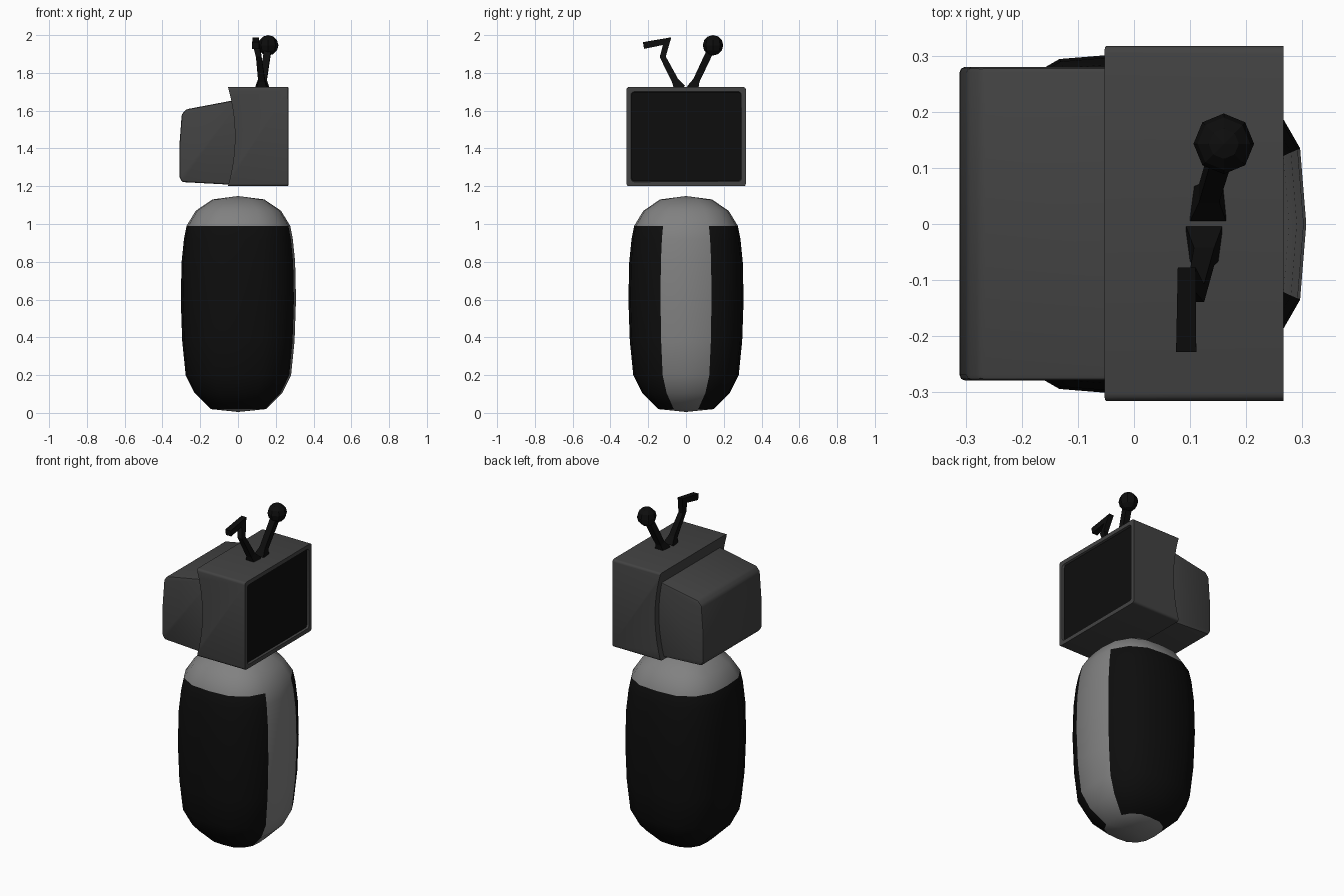
import bpy, bmesh, math
from mathutils import Vector

if "Cube" in bpy.data.objects:
    bpy.data.objects.remove(bpy.data.objects["Cube"])


def material(name, v):
    m = bpy.data.materials.new(name)
    m.diffuse_color = (v, v, v, 1)
    m.use_nodes = True
    m.node_tree.nodes["Principled BSDF"].inputs["Base Color"].default_value = m.diffuse_color
    return m


LIGHT = material("light grey", 0.22)
DARK = material("dark grey", 0.055)
BLACK = material("black", 0.004)


def finish(name, bm, mats, angle=None):
    bmesh.ops.recalc_face_normals(bm, faces=bm.faces)
    me = bpy.data.meshes.new(name)
    bm.to_mesh(me)
    bm.free()
    ob = bpy.data.objects.new(name, me)
    bpy.context.collection.objects.link(ob)
    for m in mats:
        me.materials.append(m)
    if angle:
        bpy.ops.object.select_all(action='DESELECT')
        ob.select_set(True)
        bpy.context.view_layer.objects.active = ob
        bpy.ops.object.shade_smooth_by_angle(angle=math.radians(angle))
    return ob


def extrude_profile(points, y0, y1):
    """Prism along y from an xz outline."""
    bm = bmesh.new()
    a = [bm.verts.new((x, y0, z)) for x, z in points]
    b = [bm.verts.new((x, y1, z)) for x, z in points]
    bm.faces.new(a)
    bm.faces.new(b[::-1])
    for i in range(len(a)):
        j = (i + 1) % len(a)
        bm.faces.new((a[i], b[i], b[j], a[j]))
    bmesh.ops.recalc_face_normals(bm, faces=bm.faces)
    return bm


# Body: stacked 16-sided rounded-square rings, closed with poles
quarter = [(0.305, 0), (0.294, 0.135), (0.236, 0.236), (0.135, 0.294)]
section = []
for k in range(4):
    c, s = round(math.cos(k * math.pi / 2)), round(math.sin(k * math.pi / 2))
    section += [(x * c - y * s, x * s + y * c) for x, y in quarter]
rings = [(0.02, 0.48), (0.105, 0.76), (0.2, 0.915), (0.38, 0.975), (0.6, 1.0),
         (0.8, 0.985), (0.92, 0.945), (0.99, 0.9), (1.07, 0.74), (1.13, 0.45)]
bm = bmesh.new()
rows = [[bm.verts.new((x * r + 0.002, y * r, z)) for x, y in section] for z, r in rings]
for lo, hi in zip(rows, rows[1:]):
    for i in range(16):
        j = (i + 1) % 16
        f = bm.faces.new((lo[i], lo[j], hi[j], hi[i]))
        # black jacket, open over two strips facing +x
        if lo[0].co.z < 0.98 and i not in (0, 15):
            f.material_index = 1
for row, z in ((rows[0], 0.005), (rows[-1], 1.148)):
    pole = bm.verts.new((0, 0, z))
    for i in range(16):
        bm.faces.new((row[i], row[(i + 1) % 16], pole))
finish("body", bm, [LIGHT, BLACK], 60)

# Head front housing: box with a concave back and a recessed screen on +x
zs = [1.725 - 0.525 * i / 10 for i in range(11)]
curve = [(-0.016 - 0.037 * ((z - 1.4625) / 0.2625) ** 2, z) for z in zs]
bm = extrude_profile([(0.266, 1.2), (0.266, 1.725)] + curve, -0.315, 0.317)
front = [f for f in bm.faces if f.normal.x > 0.99]
bmesh.ops.inset_region(bm, faces=front, thickness=0.035)
bmesh.ops.inset_region(bm, faces=front, thickness=0.004, depth=-0.012)
corners = []
for e in bm.edges:
    d = e.verts[0].co - e.verts[1].co
    if (abs(d.y) > 1e-4) == (abs(d.z) > 1e-4):
        corners.append(e)
bmesh.ops.bevel(bm, geom=corners, offset=0.013, segments=3, profile=0.5, affect='EDGES')
bm.normal_update()
for f in bm.faces:
    if f.normal.x > 0.99 and f.calc_center_median().x < 0.26:
        f.material_index = 1
finish("head_housing", bm, [DARK, BLACK], 35)

# Head rear casing
bm = extrude_profile([(0.02, 1.205), (0.02, 1.663), (-0.275, 1.607), (-0.298, 1.58),
                      (-0.31, 1.42), (-0.311, 1.25), (-0.296, 1.222)], -0.279, 0.28)
edges = [e for e in bm.edges if max(v.co.x for v in e.verts) < 0.01 or
         abs(e.verts[0].co.y - e.verts[1].co.y) < 0.01]
edges = [e for e in edges if e.calc_face_angle() > 0.3]
bmesh.ops.bevel(bm, geom=edges, offset=0.01, segments=2, profile=0.5, affect='EDGES')
finish("head_rear_casing", bm, [DARK], 40)


def antenna(name, path):
    """Square tube along points (x, y, z, half_width), mitred in the yz plane."""
    bm = bmesh.new()
    pts = [Vector(p[:3]) for p in path]
    loops = []
    for i, p in enumerate(pts):
        d0 = (p - pts[max(i - 1, 0)]).yz.normalized() if i else None
        d1 = (pts[i + 1] - p).yz.normalized() if i < len(pts) - 1 else d0
        d0 = d0 or d1
        t = (d0 + d1).normalized()
        side = Vector((0, -t.y, t.x)) / max(t.dot(d1), 0.5)
        w = path[i][3]
        loops.append([bm.verts.new(p + Vector((sx * w, 0, 0)) + side * (sy * w))
                      for sx, sy in ((-1, -1), (1, -1), (1, 1), (-1, 1))])
    for a, b in zip(loops, loops[1:]):
        for i in range(4):
            j = (i + 1) % 4
            bm.faces.new((a[i], a[j], b[j], b[i]))
    bm.faces.new(loops[0])
    bm.faces.new(loops[-1])
    finish(name, bm, [BLACK])


antenna("bent_antenna", [(0.125, -0.032, 1.715, 0.032), (0.125, -0.058, 1.76, 0.018),
                         (0.11, -0.123, 1.885, 0.015), (0.094, -0.1, 1.968, 0.016),
                         (0.093, -0.225, 1.945, 0.018)])
antenna("straight_antenna", [(0.132, 0.034, 1.715, 0.032), (0.134, 0.055, 1.76, 0.018),
                             (0.158, 0.135, 1.93, 0.019)])

# Antenna ball
bm = bmesh.new()
bmesh.ops.create_uvsphere(bm, u_segments=8, v_segments=6, radius=0.054)
bmesh.ops.translate(bm, verts=bm.verts, vec=(0.16, 0.143, 1.946))
finish("antenna_ball", bm, [BLACK])
